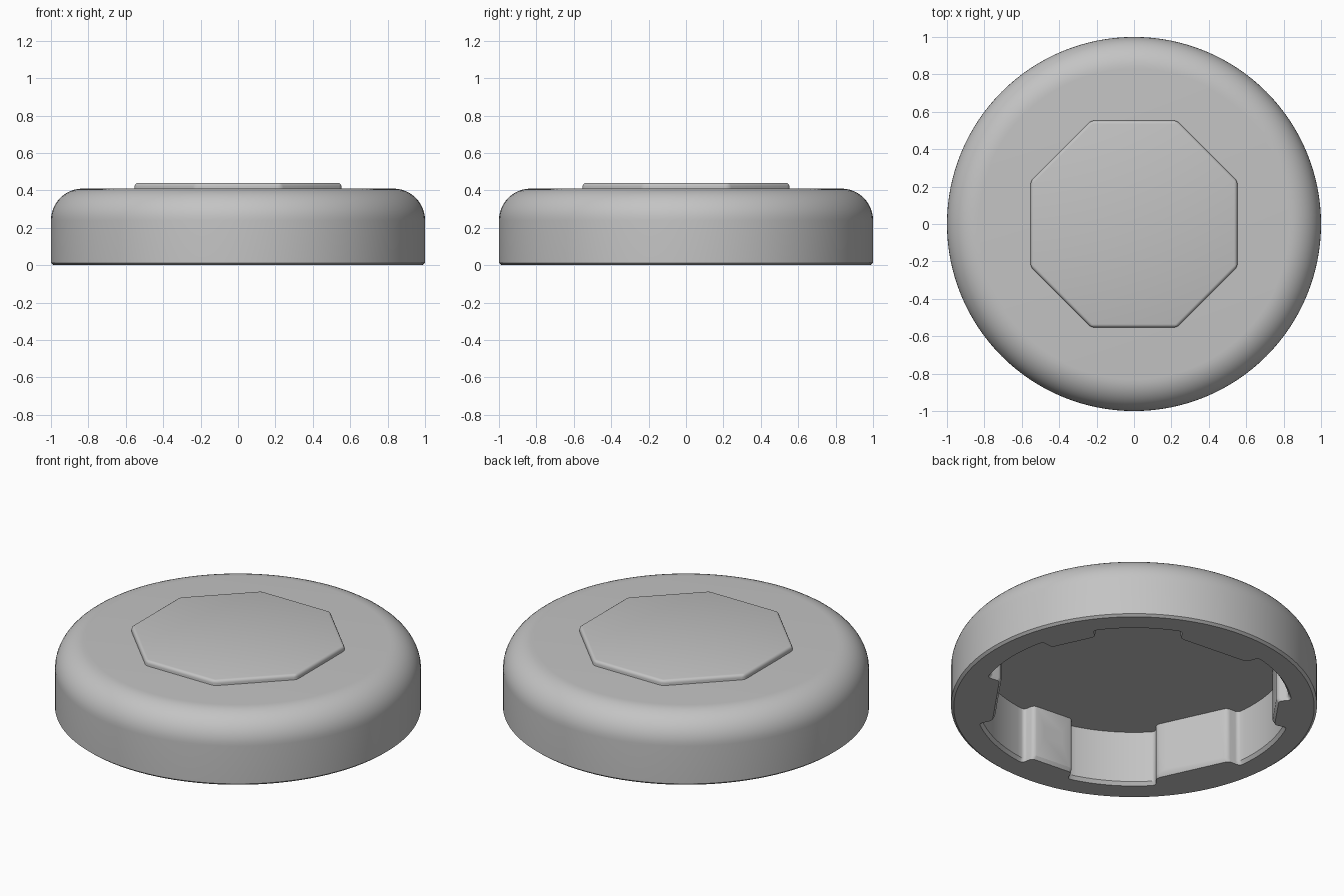
import bpy, bmesh
from math import sin, cos, pi, radians
from mathutils import Matrix, Vector

if "Cube" in bpy.data.objects:
    bpy.data.objects.remove(bpy.data.objects["Cube"])

grey = bpy.data.materials.new("light_grey_plastic")
grey.use_nodes = True
colour = (0.55, 0.55, 0.55, 1)
grey.diffuse_color = colour
grey.node_tree.nodes["Principled BSDF"].inputs["Base Color"].default_value = colour

HEIGHT, CEILING, POCKET_R = 0.41, 0.33, 0.85
WIDE_R, WIDE_HALF = 0.745, 0.215
NARROW_R, NARROW_HALF = 0.77, 0.13


def to_object(name, bm):
    bmesh.ops.recalc_face_normals(bm, faces=bm.faces)
    mesh = bpy.data.meshes.new(name)
    bm.to_mesh(mesh)
    bm.free()
    mesh.materials.append(grey)
    obj = bpy.data.objects.new(name, mesh)
    bpy.context.collection.objects.link(obj)
    return obj


def smooth(obj, degrees=30):
    bpy.ops.object.select_all(action='DESELECT')
    obj.select_set(True)
    bpy.context.view_layer.objects.active = obj
    bpy.ops.object.shade_smooth_by_angle(angle=radians(degrees))


def lathe(name, profile, sides=128):
    bm = bmesh.new()
    rings = [[bm.verts.new((r * cos(2 * pi * i / sides), r * sin(2 * pi * i / sides), z))
              for i in range(sides)] for r, z in profile]
    for a, b in zip(rings, rings[1:]):
        for i in range(sides):
            j = (i + 1) % sides
            bm.faces.new((a[i], a[j], b[j], b[i]))
    bm.faces.new(rings[0])
    bm.faces.new(rings[-1])
    return to_object(name, bm)


def polar(angle, out, side=0.0):
    """Point at a distance out along a direction, moved sideways."""
    a = radians(angle)
    return Vector((out * cos(a) - side * sin(a), out * sin(a) + side * cos(a), 0))


def radial_box(name, angle, r0, r1, half, z0, z1):
    bm = bmesh.new()
    bmesh.ops.create_cube(bm, size=1)
    bm.transform(Matrix.Rotation(radians(angle), 4, 'Z')
                 @ Matrix.Translation(((r0 + r1) / 2, 0, (z0 + z1) / 2))
                 @ Matrix.Diagonal((r1 - r0, 2 * half, z1 - z0, 1)))
    return to_object(name, bm)


def cavity_cutter():
    # Outline: three wide tabs, three narrow tabs, pockets between them
    points = []
    for wide in (85, 205, 325):
        points += [polar(wide, WIDE_R, s * WIDE_HALF) for s in (-1, 1)]
        points += [polar(wide + 17 + 3.3 * i, POCKET_R) for i in range(11)]
        points += [polar(wide + 60, NARROW_R, s * NARROW_HALF) for s in (-1, 1)]
        points += [polar(wide + 70 + 3.3 * i, POCKET_R) for i in range(11)]
    bm = bmesh.new()
    bm.faces.new([bm.verts.new(p) for p in points])
    corners = [v for v in bm.verts if v.calc_edge_angle(0) > radians(30)]
    bmesh.ops.bevel(bm, geom=corners, offset=0.02, segments=3, profile=0.5,
                    affect='VERTICES')
    outline = [v.co.copy() for v in list(bm.faces)[0].verts]
    bm.free()

    # Flared mouth, then straight walls up to the ceiling
    bm = bmesh.new()
    rings = [[bm.verts.new((p.x * s, p.y * s, z)) for p in outline]
             for s, z in ((1.025, -0.01), (1, 0.02), (1, CEILING))]
    count = len(outline)
    for a, b in zip(rings, rings[1:]):
        for i in range(count):
            j = (i + 1) % count
            bm.faces.new((a[i], a[j], b[j], b[i]))
    bm.faces.new(rings[0])
    bm.faces.new(rings[-1])
    return to_object("cavity_cutter", bm)


# Round cap body with a large upper fillet
FILLET = 0.17
profile = [(0.985, 0), (1, 0.012)]
for i in range(13):
    a = pi / 2 * i / 12
    profile.append((1 - FILLET + FILLET * cos(a), HEIGHT - FILLET + FILLET * sin(a)))
body = lathe("cap_body", profile)

# Hollow inside, recesses behind the wide ledges, windows in the narrow tabs
cutters = [cavity_cutter()]
for wide in (85, 205, 325):
    cutters.append(radial_box("recess_cutter", wide, 0.6, POCKET_R - 0.01,
                              WIDE_HALF - 0.055, 0.04, CEILING - 0.001))
    cutters.append(radial_box("window_cutter", wide + 60, 0.7, 0.84, 0.06, 0.155, 0.225))

for cutter in cutters:
    cutter.hide_render = True
    mod = body.modifiers.new("cut", 'BOOLEAN')
    mod.operation = 'DIFFERENCE'
    mod.solver = 'EXACT'
    mod.object = cutter
graph = bpy.context.evaluated_depsgraph_get()
body.data = bpy.data.meshes.new_from_object(body.evaluated_get(graph))
body.modifiers.clear()
for cutter in cutters:
    bpy.data.objects.remove(cutter)
smooth(body)

# Raised octagonal plate with softened edges
bm = bmesh.new()
bmesh.ops.create_cone(bm, cap_ends=True, segments=8, depth=0.08,
                      radius1=0.553 / cos(pi / 8), radius2=0.553 / cos(pi / 8))
bm.transform(Matrix.Translation((0, 0, 0.4)) @ Matrix.Rotation(pi / 8, 4, 'Z'))
# Keep one flat side facing each axis
if max(v.co.x for v in bm.verts) > 0.56:
    bm.transform(Matrix.Rotation(pi / 8, 4, 'Z'))
bmesh.ops.bevel(bm, geom=[e for e in bm.edges if max(v.co.z for v in e.verts) > 0.42],
                offset=0.018, segments=4, profile=0.5, affect='EDGES')
plate = to_object("octagonal_plate", bm)
smooth(plate)
